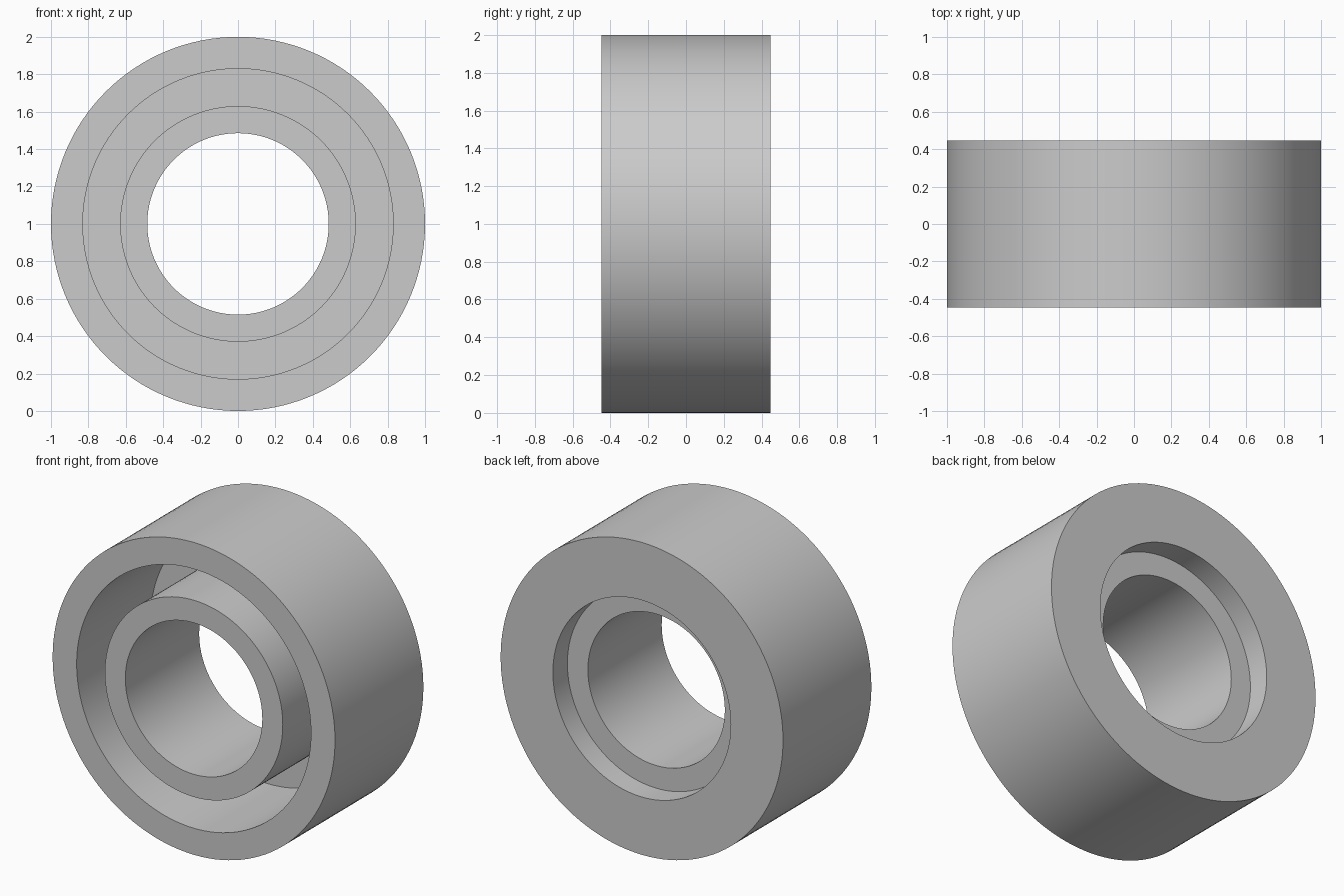
import bpy, bmesh, math
from mathutils import Matrix, Vector

if "Cube" in bpy.data.objects:
    bpy.data.objects.remove(bpy.data.objects["Cube"], do_unlink=True)

SEGMENTS = 128
FRONT, BACK = -0.447, 0.447
WEB = 0.30                      # front side of the rear web
OUTER, GROOVE, HUB, BORE = 1.0, 0.83, 0.63, 0.485

grey = bpy.data.materials.new("plain grey")
grey.use_nodes = True
colour = (0.6, 0.6, 0.6, 1)
grey.diffuse_color = colour
grey.node_tree.nodes["Principled BSDF"].inputs["Base Color"].default_value = colour


def turned_part(name, profile):
    """Revolve a closed (radius, y) profile around the y axis."""
    bm = bmesh.new()
    verts = [bm.verts.new((r, y, 0)) for r, y in profile]
    edges = [bm.edges.new((v, verts[(i + 1) % len(verts)])) for i, v in enumerate(verts)]
    bmesh.ops.spin(bm, geom=verts + edges, cent=(0, 0, 0), axis=(0, 1, 0),
                   angle=math.tau, steps=SEGMENTS)
    bmesh.ops.remove_doubles(bm, verts=bm.verts, dist=1e-4)
    bmesh.ops.recalc_face_normals(bm, faces=bm.faces)
    bmesh.ops.transform(bm, matrix=Matrix.Translation(Vector((0, 0, 1))), verts=bm.verts)
    mesh = bpy.data.meshes.new(name)
    bm.to_mesh(mesh)
    bm.free()
    mesh.materials.append(grey)
    obj = bpy.data.objects.new(name, mesh)
    bpy.context.collection.objects.link(obj)
    bpy.ops.object.select_all(action='DESELECT')
    obj.select_set(True)
    bpy.context.view_layer.objects.active = obj
    bpy.ops.object.shade_smooth_by_angle(angle=math.radians(30))
    return obj


# Outer rim with the rear web
turned_part("outer_rim", [(OUTER, FRONT), (OUTER, BACK), (HUB, BACK),
                          (HUB, WEB), (GROOVE, WEB), (GROOVE, FRONT)])

# Inner sleeve, flush at the front and recessed at the back
turned_part("inner_sleeve", [(HUB, FRONT), (HUB, WEB), (BORE, WEB), (BORE, FRONT)])
